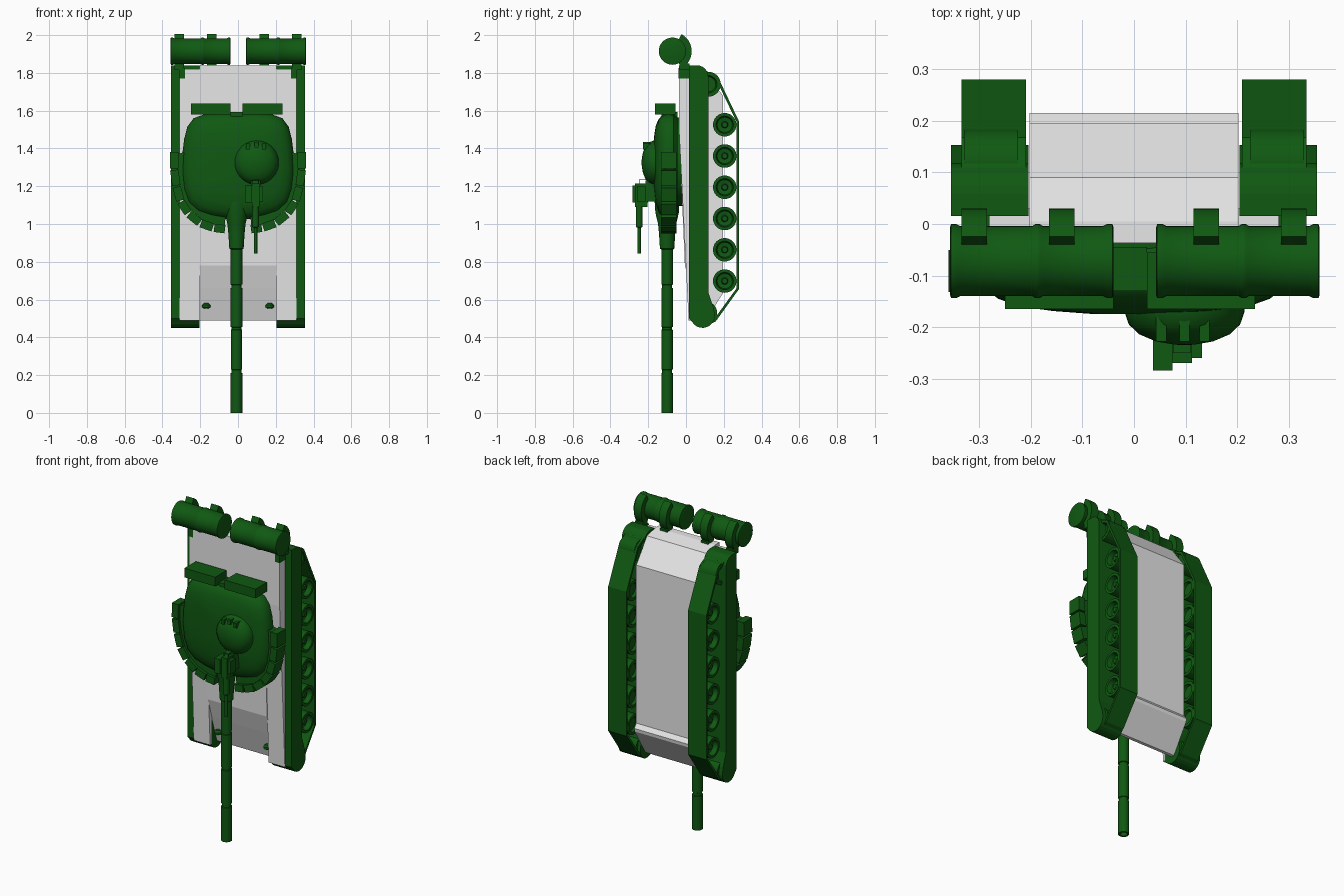
import bpy, bmesh, math
from mathutils import Vector

if "Cube" in bpy.data.objects:
    bpy.data.objects.remove(bpy.data.objects["Cube"], do_unlink=True)


def material(name, rgb):
    m = bpy.data.materials.new(name)
    m.use_nodes = True
    m.diffuse_color = (*rgb, 1)
    bsdf = m.node_tree.nodes["Principled BSDF"]
    bsdf.inputs["Base Color"].default_value = (*rgb, 1)
    bsdf.inputs["Roughness"].default_value = 0.7
    return m


GREEN = material("dark green", (0.005, 0.1, 0.006))
GREY = material("light grey", (0.8, 0.8, 0.8))


def loft(name, rings, mat=GREEN, smooth=True):
    """Skin a list of equal-length point rings and cap both ends."""
    bm = bmesh.new()
    loops = [[bm.verts.new(p) for p in ring] for ring in rings]
    n = len(loops[0])
    for a, b in zip(loops, loops[1:]):
        for i in range(n):
            j = (i + 1) % n
            bm.faces.new((a[i], a[j], b[j], b[i]))
    bm.faces.new(loops[0])
    bm.faces.new(loops[-1])
    bmesh.ops.recalc_face_normals(bm, faces=bm.faces)
    mesh = bpy.data.meshes.new(name)
    bm.to_mesh(mesh)
    bm.free()
    mesh.materials.append(mat)
    ob = bpy.data.objects.new(name, mesh)
    bpy.context.collection.objects.link(ob)
    if smooth:
        bpy.ops.object.select_all(action='DESELECT')
        ob.select_set(True)
        bpy.context.view_layer.objects.active = ob
        bpy.ops.object.shade_smooth_by_angle(angle=math.radians(35))
    return ob


def prism(name, pts, x0, x1, mat=GREEN, smooth=False):
    """Extrude a (y, z) profile along x."""
    return loft(name, [[(x, y, z) for y, z in pts] for x in (x0, x1)], mat, smooth)


def box(name, x, y, z, mat=GREEN):
    return prism(name, [(y[0], z[0]), (y[1], z[0]), (y[1], z[1]), (y[0], z[1])], *x, mat)


def lathe(name, axis, centre, profile, n=32, mat=GREEN):
    """Turn (radius, offset) pairs around an axis through the centre."""
    k = "xyz".index(axis)
    rings = []
    for r, t in profile:
        ring = []
        for i in range(n):
            a = 2 * math.pi * i / n
            p = Vector(centre)
            p[k] += t
            p[(k + 1) % 3] += r * math.cos(a)
            p[(k + 2) % 3] += r * math.sin(a)
            ring.append(p)
        rings.append(ring)
    return loft(name, rings, mat)


def arc(cy, cz, r, a0, a1, n):
    return [(cy + r * math.cos(math.radians(a0 + (a1 - a0) * i / n)),
             cz + r * math.sin(math.radians(a0 + (a1 - a0) * i / n))) for i in range(n + 1)]


# Central hull: deck, sloped nose, belly and rear plate
prism("hull", [(-0.037, 1.84), (-0.037, 1.5), (-0.006, 0.78), (0.03, 0.66), (0.085, 0.49),
               (0.105, 0.49), (0.212, 0.66), (0.215, 0.68), (0.195, 0.705), (0.195, 1.68),
               (0.09, 1.82), (0.005, 1.84)], -0.203, 0.203, GREY)

# Running gear, both sides
for s, side in ((1, "left"), (-1, "right")):
    prism(side + "_deck_strip", [(-0.037, 1.82), (-0.037, 1.5), (0.014, 0.49), (0.03, 0.49),
                                 (0.03, 1.82)], s * 0.2, s * 0.31, GREY)
    prism(side + "_fender", [(0.016, 1.84)] + arc(0.058, 1.78, 0.06, 90, 0, 6)
          + [(0.118, 0.64), (0.145, 0.56)] + arc(0.088, 0.515, 0.065, 15, -150, 10)
          + [(0.016, 0.5)], s * 0.205, s * 0.355)
    # Thin track band below the wheels
    prism(side + "_track", [(0.10, 1.815), (0.168, 1.78), (0.28, 1.545), (0.28, 0.655),
                            (0.158, 0.485), (0.11, 0.46), (0.11, 0.475), (0.148, 0.495),
                            (0.268, 0.66), (0.268, 1.54), (0.158, 1.768), (0.10, 1.80)],
          s * 0.21, s * 0.335)
    # Dished road wheels
    for i in range(6):
        lathe(f"{side}_road_wheel_{i + 1}", "x", (s * 0.27, 0.205, 0.698 + 0.1655 * i),
              [(0.040, -s * 0.04), (0.044, -s * 0.058), (0.062, -s * 0.058), (0.062, s * 0.06),
               (0.046, s * 0.06), (0.040, s * 0.03), (0.018, s * 0.025), (0.014, s * 0.045)])
    for nm, y, z, r in (("drive_sprocket", 0.118, 1.74, 0.066), ("idler", 0.105, 0.53, 0.06)):
        lathe(f"{side}_{nm}", "x", (s * 0.275, y, z),
              [(r * 0.7, -s * 0.05), (r, -s * 0.05), (r, s * 0.055), (r * 0.7, s * 0.055),
               (r * 0.6, s * 0.03)])
    # Rear corner block and headlight
    box(side + "_rear_block", (s * 0.28, s * 0.312), (-0.04, 0.03), (1.77, 1.825))
    lathe(side + "_headlight", "z", (s * 0.168, 0.045, 0.565),
          [(0.012, -0.012), (0.022, -0.006), (0.022, 0.006), (0.012, 0.016)], 16)

# Fuel drums with raised hoops
for x0, nm in ((-0.357, "right"), (0.043, "left")):
    w = 0.317
    prof = [(0.066, 0), (0.072, 0.002), (0.072, 0.012), (0.068, 0.02), (0.068, 0.16),
            (0.072, 0.166), (0.072, 0.174), (0.068, 0.18), (0.068, w - 0.02),
            (0.072, w - 0.012), (0.072, w - 0.002), (0.066, w)]
    lathe(nm + "_fuel_drum", "x", (x0, -0.072, 1.915), prof, 36)

# Curved drum brackets and their feet
for i, x in enumerate((-0.31, -0.14, 0.14, 0.31)):
    prism(f"drum_bracket_{i + 1}", arc(-0.072, 1.915, 0.102, 62, -62, 14)
          + arc(-0.072, 1.915, 0.068, -62, 62, 14), x - 0.025, x + 0.025, smooth=True)
    box(f"bracket_foot_{i + 1}", (x - 0.025, x + 0.025), (-0.034, 0.018), (1.815, 1.85))

# Cast turret: one rounded plan scaled through the heights
half = [(0.0, 1.585), (0.1, 1.587), (0.18, 1.58), (0.235, 1.56), (0.268, 1.515), (0.285, 1.45),
        (0.296, 1.36), (0.3, 1.27), (0.29, 1.18), (0.265, 1.11), (0.215, 1.065), (0.14, 1.04),
        (0.07, 1.028), (0.0, 1.025)]
plan = half + [(-x, z) for x, z in half[-2:0:-1]]
CZ = 1.33
levels = [(-0.045, 0.9), (-0.065, 0.98), (-0.095, 1.0), (-0.125, 0.96), (-0.145, 0.88),
          (-0.160, 0.74), (-0.169, 0.52), (-0.175, 0.25)]
loft("turret", [[(x * k, y, CZ + (z - CZ) * k) for x, z in plan] for y, k in levels])
lathe("turret_ring", "y", (0, 0, CZ), [(0.235, -0.06), (0.235, 0.0)], 40)

# Stowage boxes behind the turret
for nm, x in (("right", (-0.25, -0.04)), ("left", (0.025, 0.235))):
    box(nm + "_stowage_box", x, (-0.165, -0.055), (1.58, 1.637))
box("turret_rear_plate", (-0.04, 0.025), (-0.13, -0.045), (1.55, 1.592))

# Armour bricks wrapped around the turret front
path = [Vector(p) for p in ((0.337, 1.385), (0.338, 1.29), (0.326, 1.2), (0.304, 1.12),
                            (0.262, 1.055), (0.2, 1.005), (0.13, 0.98), (0.065, 0.972))]
for s, side in ((1, "left"), (-1, "right")):
    for i, (a, b) in enumerate(zip(path, path[1:])):
        d = (b - a).normalized()
        nrm = Vector((-d.y, d.x)) * 0.022
        a2, b2 = a + d * 0.004, b - d * 0.004
        quad = [a2 + nrm, b2 + nrm, b2 - nrm, a2 - nrm]
        loft(f"{side}_armour_brick_{i + 1}",
             [[(s * q.x, y, q.y) for q in quad] for y in (-0.05, -0.132)], smooth=False)
    # Curved carrier filling the gap between bricks and turret
    inner = [(0.27, 1.385), (0.27, 1.2), (0.2, 1.08), (0.065, 1.05)]
    outer = [(0.07, 0.99), (0.13, 0.998), (0.19, 1.025), (0.25, 1.075), (0.29, 1.13),
             (0.31, 1.2), (0.32, 1.29), (0.32, 1.37)]
    loft(f"{side}_brick_carrier",
         [[(s * x, y, z) for x, z in inner + outer] for y in (-0.06, -0.115)], smooth=False)

# Main gun with sleeve joints and flared mantlet
lathe("main_gun", "z", (-0.008, -0.1, 0),
      [(0.018, 0.03), (0.020, 0.0), (0.031, 0.0), (0.031, 0.21), (0.026, 0.212), (0.026, 0.228),
       (0.030, 0.23), (0.030, 0.44), (0.026, 0.442), (0.026, 0.453), (0.031, 0.455),
       (0.031, 0.66), (0.027, 0.662), (0.027, 0.678), (0.031, 0.68), (0.031, 0.865),
       (0.038, 0.87), (0.043, 0.95), (0.048, 1.0), (0.062, 1.06), (0.066, 1.12)], 28)

# Commander's cupola with periscopes
lathe("cupola", "y", (0.098, 0, 1.325),
      [(0.122, -0.13), (0.116, -0.172), (0.108, -0.195), (0.088, -0.214), (0.055, -0.228),
       (0.02, -0.234), (0.005, -0.235)], 36)
for i, x in enumerate((0.053, 0.098, 0.137)):
    box(f"periscope_{i + 1}", (x - 0.010, x + 0.010), (-0.228, -0.17),
        (1.395 + 0.01 * (i == 1), 1.425 + 0.01 * (i == 1)))

# Roof machine gun: mount, receiver, ammunition box, barrel and sight frame
box("gun_mount", (0.07, 0.12), (-0.215, -0.15), (1.12, 1.23))
box("gun_receiver", (0.075, 0.113), (-0.27, -0.205), (1.09, 1.215))
box("ammunition_box", (0.037, 0.075), (-0.284, -0.2), (1.115, 1.205))
box("gun_side_plate", (0.113, 0.132), (-0.26, -0.215), (1.12, 1.2))
lathe("machine_gun_barrel", "z", (0.093, -0.248, 0),
      [(0.009, 0.845), (0.009, 0.98), (0.018, 0.985), (0.018, 1.1)], 16)
for x in (0.078, 0.108):
    box("sight_frame_post", (x - 0.002, x + 0.002), (-0.25, -0.246), (1.21, 1.235))
box("sight_frame_bar", (0.076, 0.11), (-0.25, -0.21), (1.232, 1.236))
